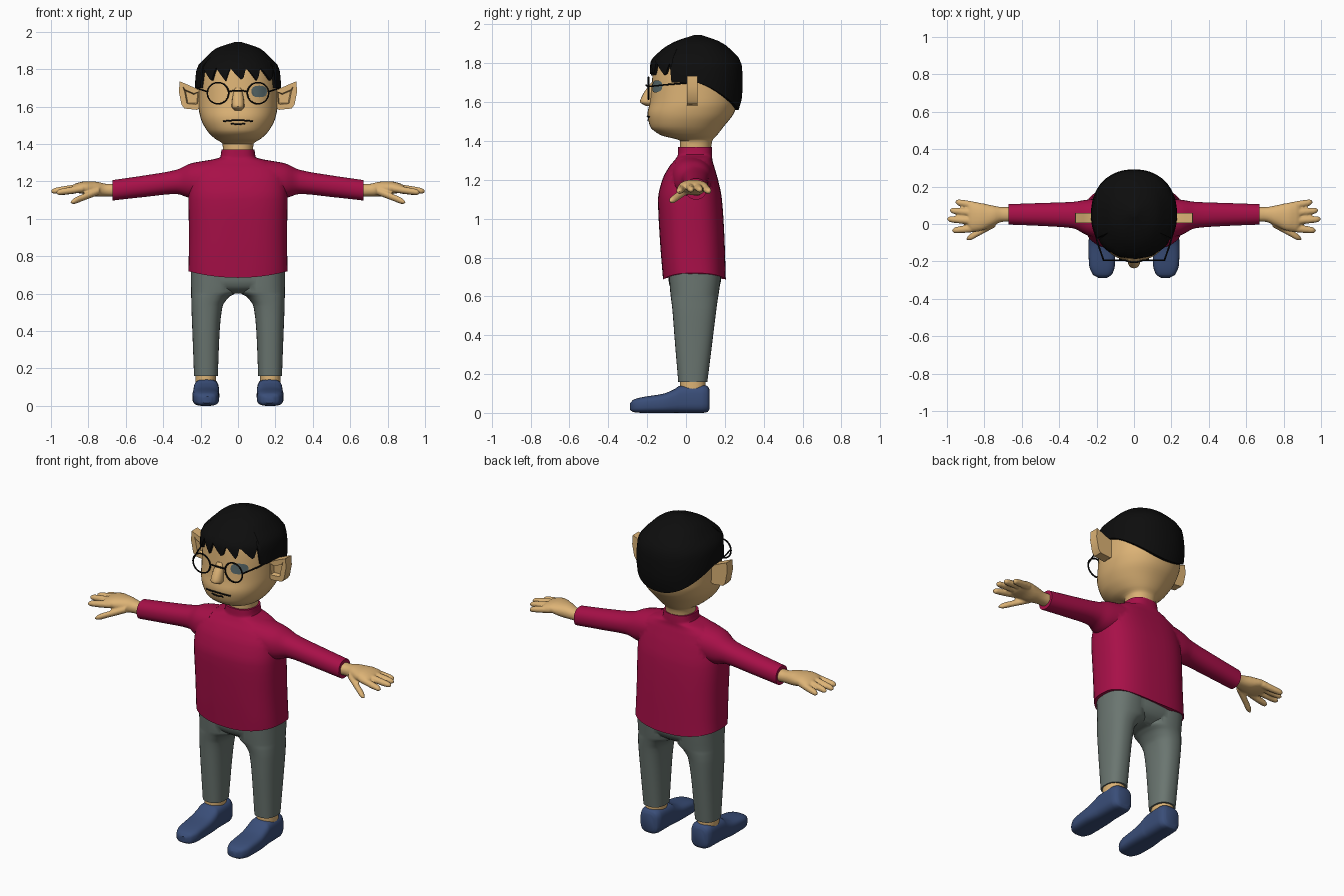
import bpy, bmesh, math

if "Cube" in bpy.data.objects:
    bpy.data.objects.remove(bpy.data.objects["Cube"])

def material(name, r, g, b):
    m = bpy.data.materials.new(name)
    m.diffuse_color = (r, g, b, 1)
    m.use_nodes = True
    m.node_tree.nodes["Principled BSDF"].inputs["Base Color"].default_value = m.diffuse_color
    return m

SKIN = material("skin", 0.72, 0.45, 0.18)
RED = material("crimson knit", 0.39, 0.005, 0.065)
GREY = material("grey cloth", 0.145, 0.18, 0.163)
BLUE = material("blue shoe", 0.042, 0.076, 0.19)
BLACK = material("black", 0.004, 0.004, 0.004)
EYE = material("eye grey", 0.10, 0.145, 0.15)

def at(keys, t):
    """Smooth interpolation without overshoot of (t, values...) rows."""
    t = min(max(t, keys[0][0]), keys[-1][0])
    i = max(k for k in range(len(keys) - 1) if keys[k][0] <= t)
    def slope(k, c):
        return (keys[k + 1][c] - keys[k][c]) / (keys[k + 1][0] - keys[k][0])
    def tangent(k, c):
        if k == 0 or k == len(keys) - 1:
            return slope(min(k, len(keys) - 2), c)
        a, b = slope(k - 1, c), slope(k, c)
        return 0 if a * b <= 0 else 2 * a * b / (a + b)
    h = keys[i + 1][0] - keys[i][0]
    u = (t - keys[i][0]) / h
    return [(2*u**3 - 3*u*u + 1) * keys[i][c] + (u**3 - 2*u*u + u) * h * tangent(i, c)
            + (3*u*u - 2*u**3) * keys[i + 1][c] + (u**3 - u*u) * h * tangent(i + 1, c)
            for c in range(1, len(keys[0]))]

def oval(box, ang, p):
    """Point on a superellipse filling box (a0, a1, b0, b1)."""
    a0, a1, b0, b1 = box
    c, s = math.cos(ang), math.sin(ang)
    f = lambda v: math.copysign(abs(v) ** (2 / p), v)
    return (a0 + a1) / 2 + (a1 - a0) / 2 * f(c), (b0 + b1) / 2 + (b1 - b0) / 2 * f(s)

def finish(name, bm, mat, angle=40):
    bmesh.ops.recalc_face_normals(bm, faces=bm.faces)
    me = bpy.data.meshes.new(name)
    bm.to_mesh(me)
    bm.free()
    ob = bpy.data.objects.new(name, me)
    bpy.context.collection.objects.link(ob)
    me.materials.append(mat)
    me.shade_smooth()
    me.set_sharp_from_angle(angle=math.radians(angle))
    return ob

def add_rows(bm, rows, cap=True):
    rows = [[bm.verts.new(co) for co in row] for row in rows]
    n = len(rows[0])
    for r, q in zip(rows, rows[1:]):
        for i in range(n):
            bm.faces.new((r[i], r[(i + 1) % n], q[(i + 1) % n], q[i]))
    if cap:
        bm.faces.new(rows[0])
        bm.faces.new(rows[-1])

def add_loft(bm, axis, keys, p=2.2, seg=32, steps=4):
    ts = [a[0] + (b[0] - a[0]) * j / steps for a, b in zip(keys, keys[1:]) for j in range(steps)]
    order = {"x": lambda t, a, b: (t, a, b), "y": lambda t, a, b: (a, t, b),
             "z": lambda t, a, b: (a, b, t)}[axis]
    add_rows(bm, [[order(t, *oval(at(keys, t), 2 * math.pi * i / seg, p)) for i in range(seg)]
                  for t in ts + [keys[-1][0]]])

def loft(name, axis, keys, mat, **kw):
    bm = bmesh.new()
    add_loft(bm, axis, keys, **kw)
    return finish(name, bm, mat)

def bake(ob):
    dg = bpy.context.evaluated_depsgraph_get()
    me = bpy.data.meshes.new_from_object(ob.evaluated_get(dg))
    ob.modifiers.clear()
    ob.data = me
    return ob

def mirror(ob):
    ob.modifiers.new("mirror", "MIRROR").use_mirror_merge = False
    return bake(ob)

def union(ob, other):
    m = ob.modifiers.new("union", "BOOLEAN")
    m.operation, m.object, m.solver = "UNION", other, "EXACT"
    bake(ob)
    bpy.data.objects.remove(other)
    ob.data.shade_smooth()
    ob.data.set_sharp_from_angle(angle=math.radians(45))

def wire(name, paths, radius):
    cu = bpy.data.curves.new(name, "CURVE")
    cu.dimensions, cu.bevel_depth, cu.bevel_resolution = "3D", radius, 1
    for pts, closed in paths:
        sp = cu.splines.new("POLY")
        sp.points.add(len(pts) - 1)
        for v, co in zip(sp.points, pts):
            v.co = (*co, 1)
        sp.use_cyclic_u = closed
    cu.materials.append(BLACK)
    tmp = bpy.data.objects.new(name, cu)
    bpy.context.collection.objects.link(tmp)
    me = bpy.data.meshes.new_from_object(tmp.evaluated_get(bpy.context.evaluated_depsgraph_get()))
    bpy.data.objects.remove(tmp)
    bpy.context.collection.objects.link(bpy.data.objects.new(name, me))

# Head and neck
HEAD = [(z, -w, w, y0, y1) for z, w, y0, y1 in (
    (1.33, .078, -.03, .125), (1.40, .083, -.03, .135), (1.43, .125, -.13, .16),
    (1.475, .168, -.185, .195), (1.54, .20, -.198, .245), (1.60, .211, -.186, .266),
    (1.70, .212, -.176, .275), (1.80, .20, -.165, .265), (1.87, .14, -.10, .20),
    (1.91, .06, 0, .12))]
loft("head", "z", HEAD, SKIN, seg=40)

def face_y(x, z):
    _, w, y0, y1 = at(HEAD, z)
    return (y0 + y1) / 2 - (y1 - y0) / 2 * (1 - abs(x / w) ** 2.2) ** (1 / 2.2)

loft("nose", "z", [(1.58, -.018, .018, -.205, -.16), (1.60, -.034, .034, -.237, -.15),
                   (1.64, -.031, .031, -.222, -.15), (1.70, -.018, .018, -.18, -.15)], SKIN, seg=16)

# Ears with a hollow front
bm = bmesh.new()
outline = [(.19, 1.70), (.23, 1.70), (.27, 1.718), (.312, 1.735), (.316, 1.68),
           (.302, 1.61), (.287, 1.59), (.22, 1.583), (.19, 1.60)]
add_rows(bm, [[(x, y, z) for x, z in outline] for y in (.005, .06)])
bm.faces.ensure_lookup_table()
front = min(bm.faces, key=lambda f: f.calc_center_median().y)
bmesh.ops.recalc_face_normals(bm, faces=bm.faces)
bmesh.ops.inset_region(bm, faces=[front], thickness=.03)
bmesh.ops.inset_region(bm, faces=[front], thickness=.006, depth=-.025)
mirror(finish("ears", bm, SKIN))

# Hair cap with a jagged fringe
HAIR = [(z, -w, w, y0, y1) for z, w, y0, y1 in (
    (1.54, .20, -.18, .262), (1.60, .222, -.184, .285), (1.70, .23, -.187, .292),
    (1.80, .222, -.184, .286), (1.87, .165, -.125, .232), (1.91, .12, -.06, .178),
    (1.945, .02, .04, .08))]

def hair_edge(ang):
    s, x = math.sin(ang), .23 * math.cos(ang)
    if s < 0 and abs(x) < .195:
        u = (x + .195) / .078 % 1
        return 1.735 + .075 * (1 - u / .75 if u < .75 else (u - .75) / .25)
    return 1.70 - .14 * max(s, 0) ** 1.3

angs = [2 * math.pi * i / 120 for i in range(120)]
rows = []
for k in range(-1, 13):
    row = []
    for a in angs:
        z = hair_edge(a)
        z += (1.945 - z) * math.sin(max(k, 0) / 12 * math.pi / 2)
        x, y = oval(at(HAIR, z), a, 2.2)
        if k < 0:  # tuck the edge in against the head
            x, y = x * .93, .05 + (y - .05) * .93
        row.append((x, y, z))
    rows.append(row)
bm = bmesh.new()
add_rows(bm, rows, cap=False)
bm.faces.new([v for v in bm.verts][-120:])
finish("hair", bm, BLACK, 35)

# Mouth lines and the eye patch
wire("mouth", [([(w * j / 6, face_y(w * j / 6, z) - .001, z - d * (j / 6) ** 2) for j in range(-6, 7)], False)
               for w, z, d in ((.08, 1.527, .006), (.038, 1.506, -.004))], .0045)
bm = bmesh.new()
rim = []
for i in range(20):
    x, z = oval((.072, .155, 1.650, 1.712), math.pi * i / 10, 2.6)
    rim.append((x, z))
add_rows(bm, [[(.113 + (x - .113) * f, face_y(.113 + (x - .113) * f, 1.681 + (z - 1.681) * f) - .005,
                1.681 + (z - 1.681) * f) for x, z in rim] for f in (1, .5, .1)])
finish("eye", bm, EYE)

# Glasses: two rims, bridge and temples
paths = [([(0.05 * j / 3, -.193 - .012 * (1 - (j / 3) ** 2), 1.68 + .006 * (1 - (j / 3) ** 2))
           for j in range(-3, 4)], False)]
for s in (-1, 1):
    paths.append(([(s * .107 + .057 * math.cos(math.pi * i / 14), -.193,
                    1.672 + .057 * math.sin(math.pi * i / 14)) for i in range(28)], True))
    paths.append(([(s * .163, -.193, 1.68), (s * .195, -.10, 1.69), (s * .222, .02, 1.70)], False))
wire("glasses", paths, .0045)

# Sweater: body with curved hem, sleeves and collar
body = loft("sweater", "z", [(z, -w, w, y0, y1) for z, w, y0, y1 in (
    (.685, .266, -.118, .205), (.90, .262, -.135, .198), (1.10, .265, -.144, .185),
    (1.20, .258, -.122, .165), (1.27, .235, -.085, .145), (1.31, .165, -.052, .135),
    (1.33, .095, -.042, .135), (1.37, .088, -.04, .133))], RED, p=2.7, seg=48)
for v in body.data.vertices:
    if v.co.z < .69:
        v.co.z += .035 * (v.co.x / .266) ** 2
union(body, mirror(loft("sleeves", "x", [
    (.15, -.085, .14, 1.12, 1.315), (.25, -.06, .13, 1.112, 1.297), (.33, -.022, .118, 1.133, 1.262),
    (.50, -.01, .112, 1.117, 1.232), (.672, -.003, .106, 1.098, 1.207)], RED)))

# Hands: palm, fingers and thumb fused into one skin
bm = bmesh.new()
add_loft(bm, "x", [(.62, .012, .092, 1.115, 1.19), (.70, .012, .09, 1.12, 1.187),
                   (.76, -.012, .10, 1.12, 1.199), (.82, -.036, .112, 1.132, 1.2),
                   (.865, -.038, .115, 1.14, 1.19), (.885, -.02, .10, 1.15, 1.18)], seg=24)
for x0, y0, z0, x1, y1, z1 in ((.83, .094, 1.162, .955, .118, 1.14), (.83, .056, 1.17, .985, .073, 1.147),
                               (.83, .015, 1.17, 1.0, .027, 1.147), (.83, -.02, 1.162, .972, -.035, 1.14),
                               (.74, .005, 1.15, .895, -.08, 1.088)):
    keys = []
    for u, r in ((0, .021), (.6, .0195), (.9, .016), (1, .005)):
        x, y, z = x0 + (x1 - x0) * u, y0 + (y1 - y0) * u, z0 + (z1 - z0) * u
        keys.append((x, y - r, y + r, z - r * .95, z + r * .95))
    add_loft(bm, "x", keys, p=2, seg=14)
hand = finish("hands", bm, SKIN)
m = hand.modifiers.new("fuse", "REMESH")
m.mode, m.voxel_size, m.use_smooth_shade = "VOXEL", .006, True
m = hand.modifiers.new("soften", "SMOOTH")
m.factor, m.iterations = .5, 2
mirror(hand)

# Trousers: hips and two legs
hips = loft("trousers", "z", [(.60, -.08, .08, -.03, .11), (.635, -.21, .21, -.075, .16),
                              (.67, -.25, .25, -.088, .178), (.76, -.254, .254, -.095, .19)], GREY, p=2.5)
union(hips, mirror(loft("legs", "z", [
    (.16, .108, .235, -.04, .11), (.40, .098, .244, -.06, .14), (.53, .083, .249, -.07, .156),
    (.58, .05, .25, -.076, .163), (.61, .008, .251, -.08, .168), (.74, .005, .252, -.09, .185)],
    GREY, p=2.4)))

# Ankles and shoes
mirror(loft("ankles", "z", [(.11, .118, .228, -.03, .10), (.18, .118, .228, -.03, .10)], SKIN, steps=1))
mirror(loft("shoes", "y", [
    (-.288, .145, .19, .015, .05), (-.27, .118, .22, .004, .068), (-.22, .102, .24, 0, .082),
    (-.12, .10, .244, 0, .098), (-.06, .10, .24, 0, .122), (-.03, .102, .238, 0, .14),
    (.08, .102, .235, 0, .146), (.11, .112, .225, .004, .138), (.121, .13, .21, .02, .12)], BLUE, p=3.2))
